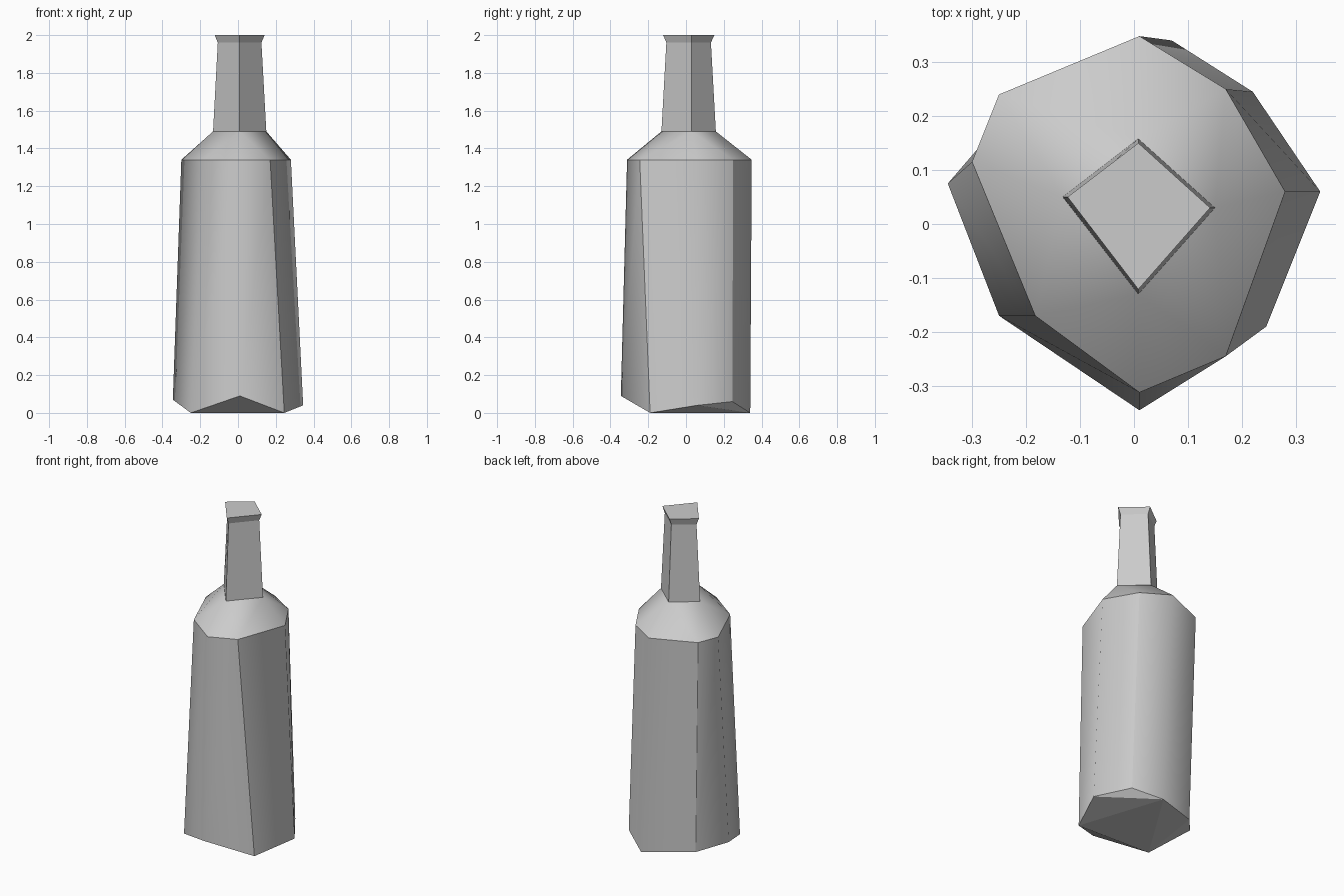
import bpy, bmesh

if "Cube" in bpy.data.objects:
    bpy.data.objects.remove(bpy.data.objects["Cube"])

# Cross-sections, listed from the back and going round by the left side
base = [(0.07, 0.34, 0), (-0.22, 0.22, 0.03), (-0.345, 0.075, 0.07), (-0.25, -0.17, 0),
        (0.01, -0.345, 0.09), (0.245, -0.19, 0), (0.345, 0.06, 0.04), (0.22, 0.245, 0.06)]
shoulder = [(0.01, 0.348), (-0.25, 0.24), (-0.30, 0.115), (-0.183, -0.17),
            (0.01, -0.312), (0.17, -0.245), (0.28, 0.06), (0.17, 0.25)]


def diamond(left, right, front, back, z):
    return [(0.008, back, z), (left, 0.05, z), (0.008, front, z), (right, 0.03, z)]


bm = bmesh.new()


def ring(points):
    return [bm.verts.new(p) for p in points]


def bridge(lower, upper):
    n = len(lower)
    return [bm.faces.new((lower[i], lower[(i + 1) % n], upper[(i + 1) % n], upper[i]))
            for i in range(n)]


b = ring(base)
s = ring([(x, y, 1.34) for x, y in shoulder])
n = ring(diamond(-0.132, 0.15, -0.13, 0.158, 1.49))
c = ring(diamond(-0.107, 0.124, -0.104, 0.132, 1.96))
t = ring(diamond(-0.123, 0.141, -0.121, 0.15, 2.0))

# Body wall and faceted underside
soft = bridge(b, s)
for ids in ((3, 4, 5), (0, 3, 5), (5, 6, 0), (6, 7, 0), (0, 1, 3), (1, 2, 3)):
    bm.faces.new([b[i] for i in ids])

# Sloping shoulder: eight sides narrowing to four
for k in range(4):
    p, q, r = s[2 * k], s[2 * k + 1], s[(2 * k + 2) % 8]
    u, v = n[k], n[(k + 1) % 4]
    soft += [bm.faces.new(f) for f in ((p, q, u), (q, v, u), (q, r, v))]

# Square neck, flared lip and closed top
bridge(n, c)
bridge(c, t)
bm.faces.new(t)

bmesh.ops.recalc_face_normals(bm, faces=bm.faces[:])

# Soft shading on body and shoulder, with crisp rims and corners
for f in soft:
    f.smooth = True
for r in (b, s, n):
    for i in range(len(r)):
        e = bm.edges.get((r[i], r[(i + 1) % len(r)]))
        e.smooth = False
for i in (1, 5, 7):
    bm.edges.get((b[i], s[i])).smooth = False

mesh = bpy.data.meshes.new("bottle")
bm.to_mesh(mesh)
bm.free()
bpy.context.collection.objects.link(bpy.data.objects.new("bottle", mesh))
